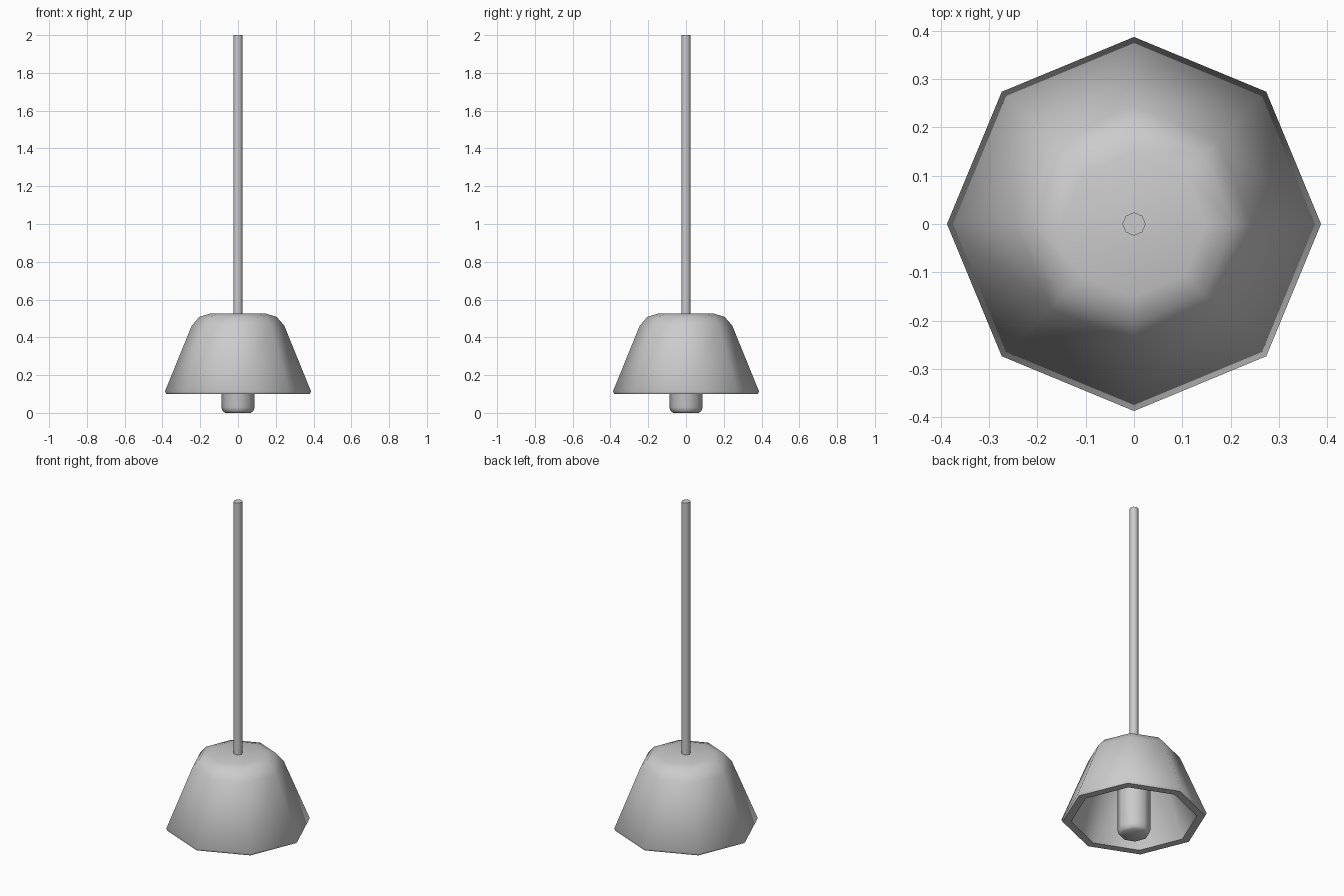
import bpy, math

if "Cube" in bpy.data.objects:
    bpy.data.objects.remove(bpy.data.objects["Cube"])


def lathe(name, profile, sides=8, angle=50):
    """Revolve (radius, z) points around z; radius 0 gives a pole."""
    verts, faces, rings = [], [], []
    for r, z in profile:
        n = 1 if r == 0 else sides
        rings.append([len(verts) + i for i in range(n)])
        for i in range(n):
            a = 2 * math.pi * i / sides
            verts.append((r * math.cos(a), r * math.sin(a), z))
    for lo, hi in zip(rings, rings[1:]):
        for i in range(sides):
            j = (i + 1) % sides
            if len(lo) == 1:
                faces.append((lo[0], hi[j], hi[i]))
            elif len(hi) == 1:
                faces.append((lo[i], lo[j], hi[0]))
            else:
                faces.append((lo[i], lo[j], hi[j], hi[i]))
    mesh = bpy.data.meshes.new(name)
    mesh.from_pydata(verts, [], faces)
    obj = bpy.data.objects.new(name, mesh)
    bpy.context.collection.objects.link(obj)
    bpy.ops.object.select_all(action='DESELECT')
    obj.select_set(True)
    bpy.context.view_layer.objects.active = obj
    bpy.ops.object.shade_smooth_by_angle(angle=math.radians(angle))
    return obj


# Hollow octagonal shade: inside ceiling, inner wall, rim, outer wall, top
lathe("lamp_shade", [
    (0, 0.475), (0.14, 0.475), (0.18, 0.46), (0.205, 0.435),
    (0.335, 0.10), (0.38, 0.10), (0.387, 0.113),
    (0.245, 0.462), (0.205, 0.508), (0.15, 0.525), (0, 0.525)])

# Bulb hanging inside, with a chamfered lower end
lathe("bulb", [(0, 0), (0.068, 0), (0.082, 0.01), (0.088, 0.03),
               (0.088, 0.48), (0, 0.48)])

# Long hanging rod
lathe("hanging_rod", [(0, 0.50), (0.024, 0.50), (0.024, 2.0), (0, 2.0)])
